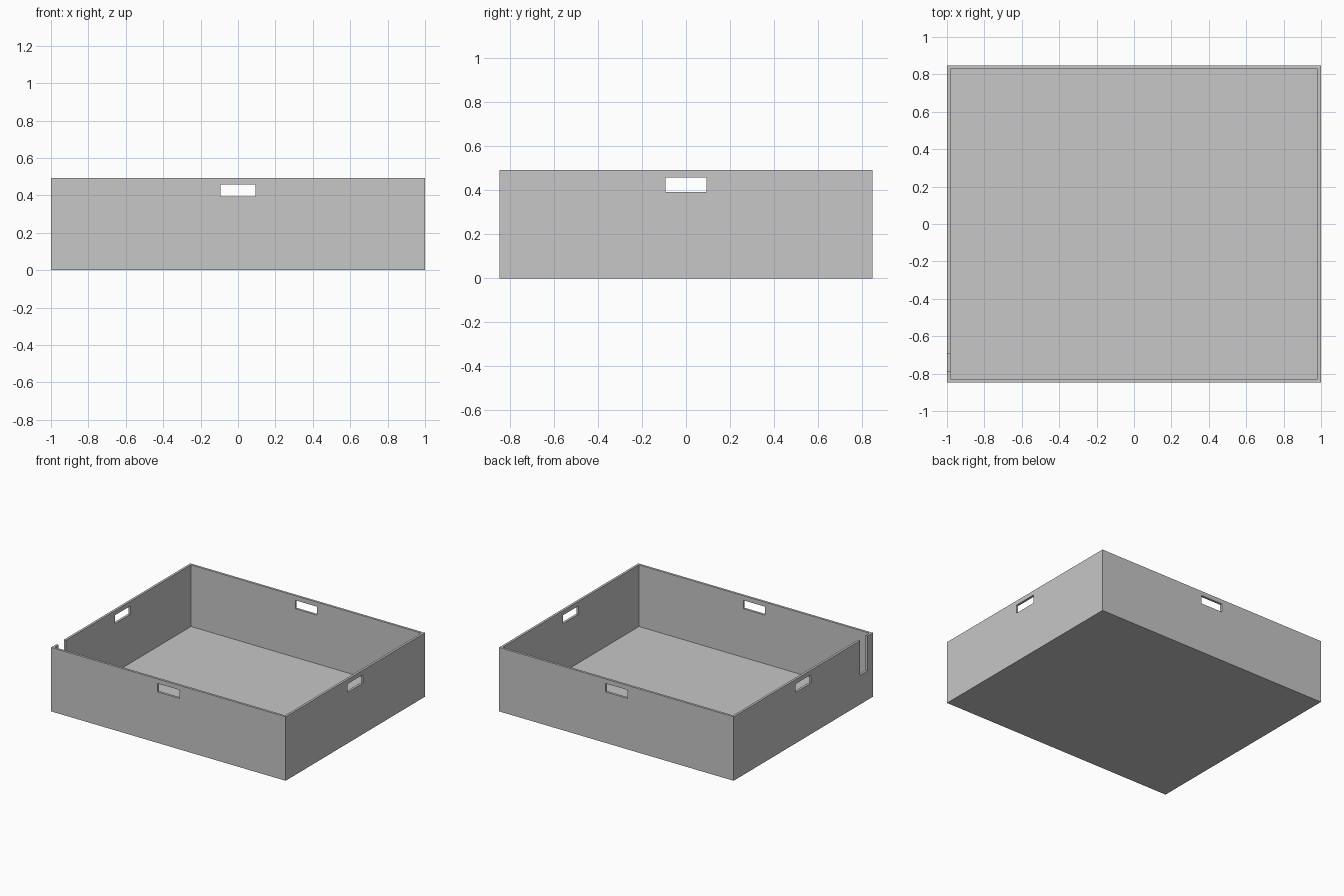
import bpy

cube = bpy.data.objects.get("Cube")
if cube:
    bpy.data.objects.remove(cube, do_unlink=True)

X, Y, H, WALL = 1.0, 0.848, 0.493, 0.018   # half width, half depth, height, board thickness

grey = bpy.data.materials.new("light grey")
grey.use_nodes = True
colour = (0.57, 0.57, 0.57, 1)
grey.diffuse_color = colour
grey.node_tree.nodes["Principled BSDF"].inputs["Base Color"].default_value = colour


def box(name, low, high):
    """Axis-aligned box between two corners."""
    bpy.ops.mesh.primitive_cube_add(size=1)
    ob = bpy.context.object
    ob.name = name
    for v in ob.data.vertices:
        v.co = [a + (b - a) * (c + 0.5) for a, b, c in zip(low, high, v.co)]
    ob.data.materials.append(grey)
    return ob


def cut(target, name, low, high):
    """Subtract a box from the target and remove the cutter."""
    cutter = box(name, low, high)
    cutter.hide_render = True
    mod = target.modifiers.new(name, 'BOOLEAN')
    mod.operation = 'DIFFERENCE'
    mod.solver = 'EXACT'
    mod.object = cutter
    bpy.context.view_layer.objects.active = target
    bpy.ops.object.modifier_apply(modifier=mod.name)
    bpy.data.objects.remove(cutter, do_unlink=True)


# Open tray with thin walls and floor
tray = box("tray", (-X, -Y, 0), (X, Y, H))
cut(tray, "cavity", (WALL - X, WALL - Y, WALL), (X - WALL, Y - WALL, H + 1))

# Handle slots through all four walls
grip, low, high = 0.093, 0.393, 0.458
cut(tray, "side_handles", (-X - 1, -grip, low), (X + 1, grip, high))
cut(tray, "front_back_handles", (-grip, -Y - 1, low), (grip, Y + 1, high))

# Open notch in the right wall, near the front corner
cut(tray, "cable_notch", (-X - 0.1, -0.785, 0.225), (-X + 0.1, -0.692, H + 1))
